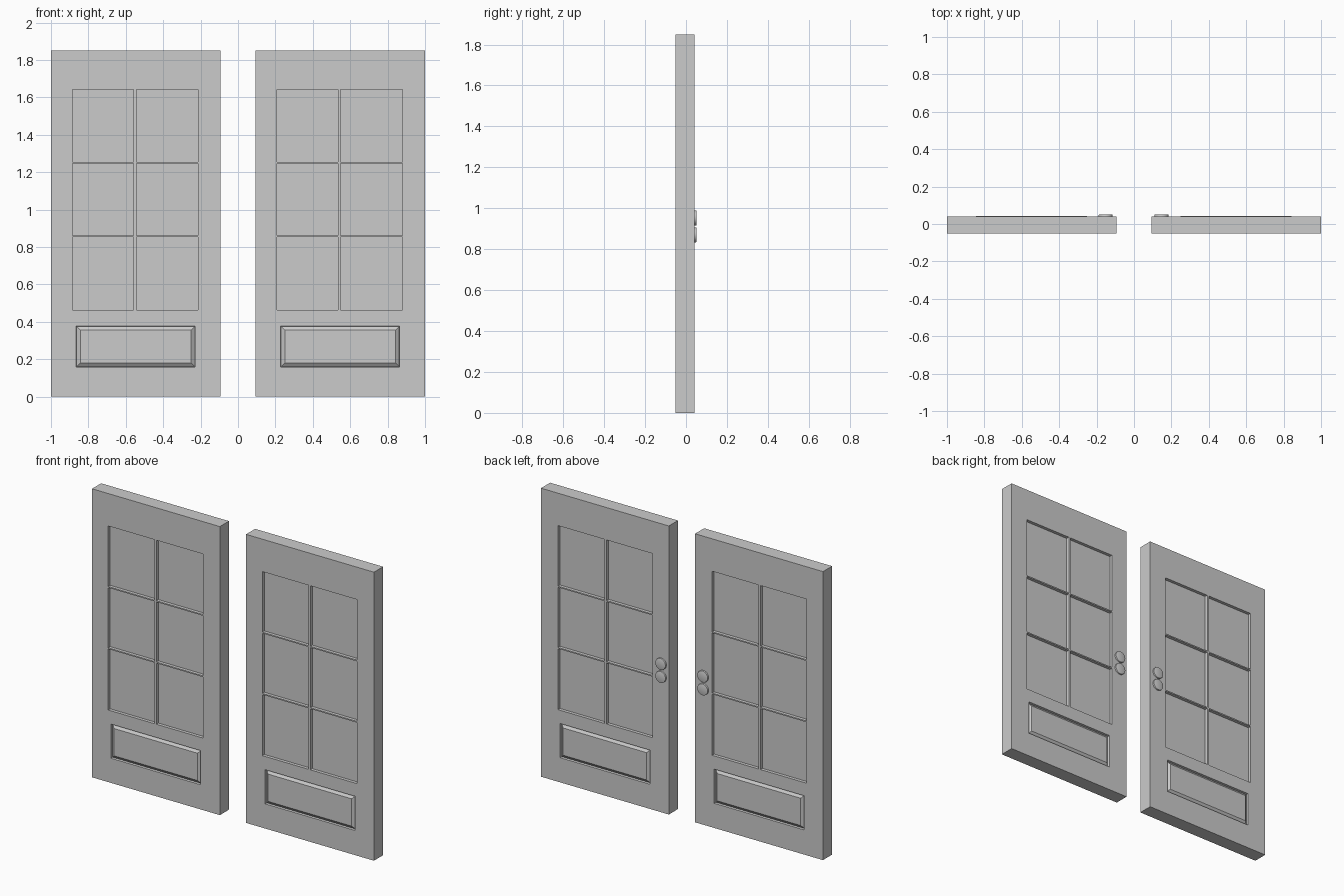
import bpy, bmesh
from mathutils import Matrix, Vector

if "Cube" in bpy.data.objects:
    bpy.data.objects.remove(bpy.data.objects["Cube"])

W, H = 0.907, 1.85            # one door leaf
Y0, Y1 = -0.051, 0.041        # front and back faces
PANE_X = [(0.115, 0.442), (0.456, 0.786)]
PANE_Z = [(0.462, 0.853), (0.861, 1.246), (1.254, 1.642)]
PANEL = ((0.135, 0.771), (0.158, 0.377))


def add_object(name, bm):
    mesh = bpy.data.meshes.new(name)
    bm.to_mesh(mesh)
    bm.free()
    ob = bpy.data.objects.new(name, mesh)
    bpy.context.collection.objects.link(ob)
    return ob


def merge_region(bm, xr, zr, side):
    """Join the cells of one door face inside a rectangle into a single face."""
    faces = [f for f in bm.faces if f.normal.y * side > 0.9
             and xr[0] < f.calc_center_median().x < xr[1]
             and zr[0] < f.calc_center_median().z < zr[1]]
    if len(faces) > 1:
        faces = bmesh.ops.dissolve_faces(bm, faces=faces)["region"]
    return faces


def inset(bm, faces, width, depth):
    bmesh.ops.inset_region(bm, faces=faces, thickness=width, depth=depth,
                           use_even_offset=True)


def build_leaf(name, x0):
    # slab, scored along every pane and panel edge
    bm = bmesh.new()
    bmesh.ops.create_cube(bm, size=1, matrix=Matrix.Translation((W / 2, (Y0 + Y1) / 2, H / 2))
                          @ Matrix.Diagonal((W, Y1 - Y0, H, 1)))
    cuts = [((x, 0, 0), (1, 0, 0)) for pair in PANE_X + [PANEL[0]] for x in pair]
    cuts += [((0, 0, z), (0, 0, 1)) for pair in PANE_Z + [PANEL[1]] for z in pair]
    for co, no in cuts:
        bmesh.ops.bisect_plane(bm, geom=bm.verts[:] + bm.edges[:] + bm.faces[:],
                               plane_co=Vector(co), plane_no=Vector(no))
    bm.normal_update()
    for side in (-1, 1):
        # recessed panes
        for xr in PANE_X:
            for zr in PANE_Z:
                inset(bm, merge_region(bm, xr, zr, side), 0.0003, -0.02)
        # raised panel with sloping border
        panel = merge_region(bm, *PANEL, side)
        inset(bm, panel, 0.002, -0.014)
        inset(bm, panel, 0.02, 0.015)
    leaf = add_object(name, bm)
    leaf.location.x = x0


def build_rose(name, x, z):
    # round lock plate with a softened rim
    bm = bmesh.new()
    bmesh.ops.create_cone(bm, cap_ends=True, segments=32, radius1=0.037, radius2=0.037,
                          depth=0.014, matrix=Matrix.Rotation(-1.5707963, 4, 'X'))
    bm.normal_update()
    rim = [e for e in bm.edges if all(v.co.y > 0 for v in e.verts)]
    bmesh.ops.bevel(bm, geom=rim, offset=0.003, segments=2, profile=0.5, affect='EDGES')
    ob = add_object(name, bm)
    ob.location = (x, 0.044, z)
    bpy.ops.object.select_all(action='DESELECT')
    ob.select_set(True)
    bpy.context.view_layer.objects.active = ob
    bpy.ops.object.shade_smooth_by_angle()


for side, x0, rose_x in (("left", -1.0, -0.152), ("right", 0.093, 0.147)):
    build_leaf(side + "_door", x0)
    build_rose(side + "_handle_plate", rose_x, 0.953)
    build_rose(side + "_lock_plate", rose_x, 0.870)
